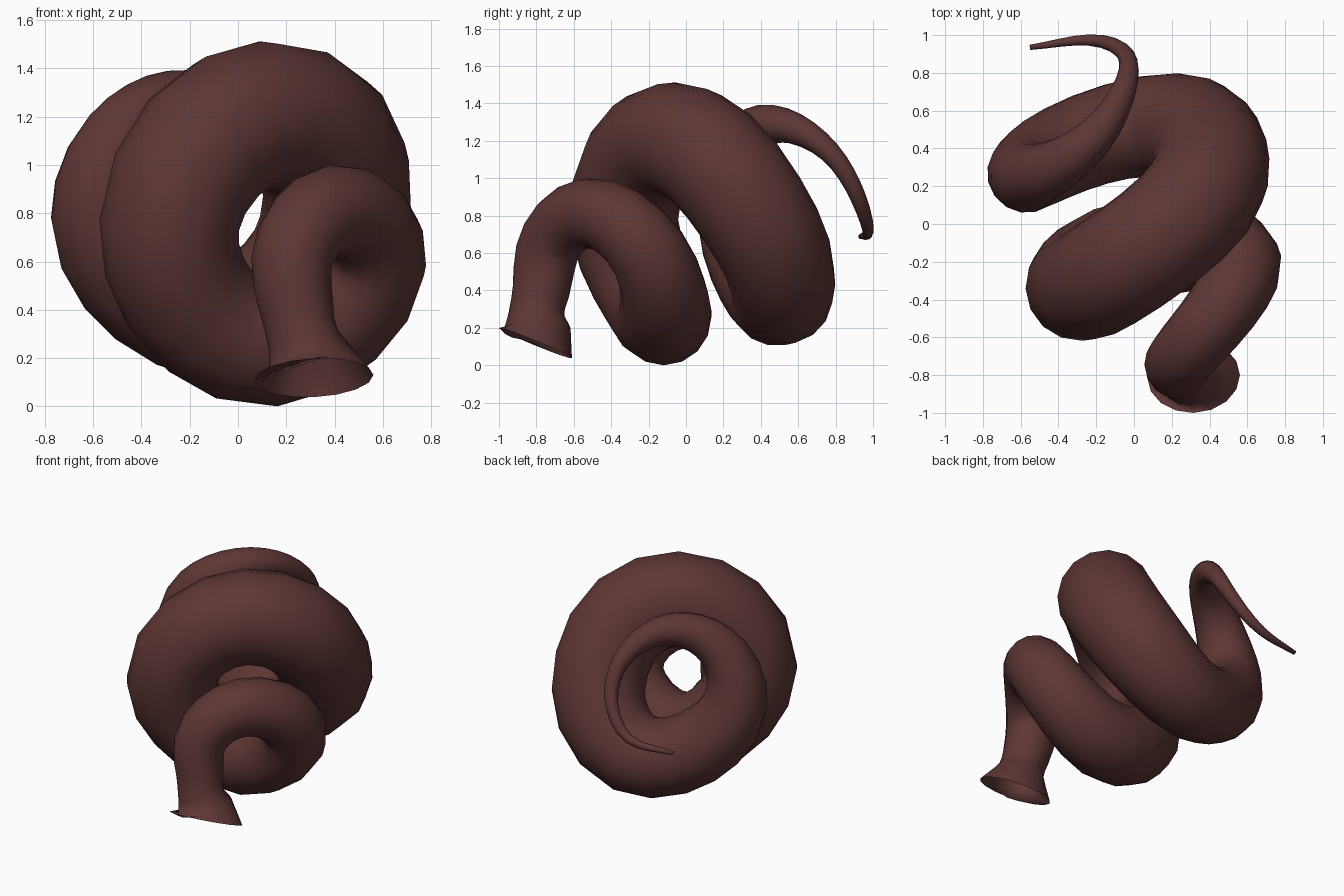
import bpy, bmesh, math
from mathutils import Vector

if "Cube" in bpy.data.objects:
    bpy.data.objects.remove(bpy.data.objects["Cube"])

# centreline stations: x, y, z, tube radius
STATIONS = [
    (0.315, -0.805, 0.12, 0.228),  # open flared mouth
    (0.272, -0.80, 0.27, 0.150),
    (0.245, -0.775, 0.40, 0.153),  # neck
    (0.222, -0.745, 0.60, 0.168),
    (0.40, -0.53, 0.815, 0.187),   # first coil
    (0.57, -0.20, 0.60, 0.212),
    (0.15, -0.12, 0.258, 0.257),
    (-0.12, -0.18, 0.36, 0.275),   # large coil
    (-0.285, -0.33, 0.75, 0.29),
    (-0.14, -0.26, 1.075, 0.303),
    (0.12, -0.08, 1.208, 0.308),
    (0.345, 0.135, 1.11, 0.312),
    (0.41, 0.35, 0.84, 0.308),
    (0.31, 0.49, 0.57, 0.295),
    (0.05, 0.515, 0.375, 0.27),
    (-0.36, 0.395, 0.475, 0.245),  # thinning coil
    (-0.57, 0.265, 0.80, 0.209),
    (-0.49, 0.27, 1.115, 0.158),
    (-0.21, 0.46, 1.29, 0.105),
    (-0.035, 0.77, 1.14, 0.058),   # tail
    (-0.065, 0.92, 0.90, 0.043),
    (-0.24, 0.974, 0.72, 0.03),
    (-0.55, 0.935, 0.69, 0.014),
]
SIDES = 16


def smooth_path(stations):
    """Cubic spline with continuous curvature; returns points and tangents."""
    p = [Vector(s) for s in stations]
    n = len(p)
    h = [(b - a).to_3d().length for a, b in zip(p, p[1:])]
    m = [Vector((0, 0, 0, 0)) for _ in p]
    m[0] = Vector((-0.05, 0.38, 0.92, -0.7))
    m[-1] = (p[-1] - p[-2]) / h[-1]
    for _ in range(60):
        for i in range(1, n - 1):
            a, b = h[i - 1], h[i]
            rhs = 3 * ((p[i] - p[i - 1]) / a**2 + (p[i + 1] - p[i]) / b**2)
            m[i] = (rhs - m[i - 1] / a - m[i + 1] / b) / (2 / a + 2 / b)
    pts, tans = [], []
    for i in range(n - 1):
        spacing = max(0.08, 0.27 * (p[i][3] + p[i + 1][3]))
        steps = max(2, round(h[i] / spacing))
        a, b, c, d = p[i], m[i] * h[i], p[i + 1], m[i + 1] * h[i]
        for k in range(steps + (i == n - 2)):
            t = k / steps
            pts.append(a * (2*t**3 - 3*t*t + 1) + b * (t**3 - 2*t*t + t)
                       + c * (3*t*t - 2*t**3) + d * (t**3 - t*t))
            tan = (a - c) * (6*t*t - 6*t) + b * (3*t*t - 4*t + 1) + d * (3*t*t - 2*t)
            tans.append(tan.to_3d().normalized())
    return pts, tans


# coiled tube: sweep rings along the path without twisting
pts, tans = smooth_path(STATIONS)
bm = bmesh.new()
rings = []
side = Vector((1, 0, 0))
for i, (p, t) in enumerate(zip(pts, tans)):
    if i:
        side = tans[i - 1].rotation_difference(t) @ side
    side = (side - t * side.dot(t)).normalized()
    up = t.cross(side)
    r = max(p[3], 0.012)
    wide = 1.08 if i == 0 else 1.0  # mouth is slightly oval
    rings.append([bm.verts.new(p.to_3d() + r * (side * wide * math.cos(a)
                                                + up / wide * math.sin(a)))
                  for a in (2 * math.pi * k / SIDES for k in range(SIDES))])
for a, b in zip(rings, rings[1:]):
    for k in range(SIDES):
        j = (k + 1) % SIDES
        bm.faces.new((a[k], a[j], b[j], b[k]))
bm.faces.new(rings[-1])  # closed tail tip, mouth stays open

# stand on the ground
low = min(v.co.z for v in bm.verts)
bmesh.ops.translate(bm, verts=bm.verts, vec=(0, 0, -low))

mesh = bpy.data.meshes.new("coiled_tube")
bm.to_mesh(mesh)
bm.free()
tube = bpy.data.objects.new("coiled_tube", mesh)
bpy.context.collection.objects.link(tube)
brown = bpy.data.materials.new("dark_red_brown")
brown.diffuse_color = (0.108, 0.037, 0.035, 1)
brown.use_nodes = True
brown.node_tree.nodes["Principled BSDF"].inputs["Base Color"].default_value = brown.diffuse_color
mesh.materials.append(brown)
for f in mesh.polygons:
    f.use_smooth = True
